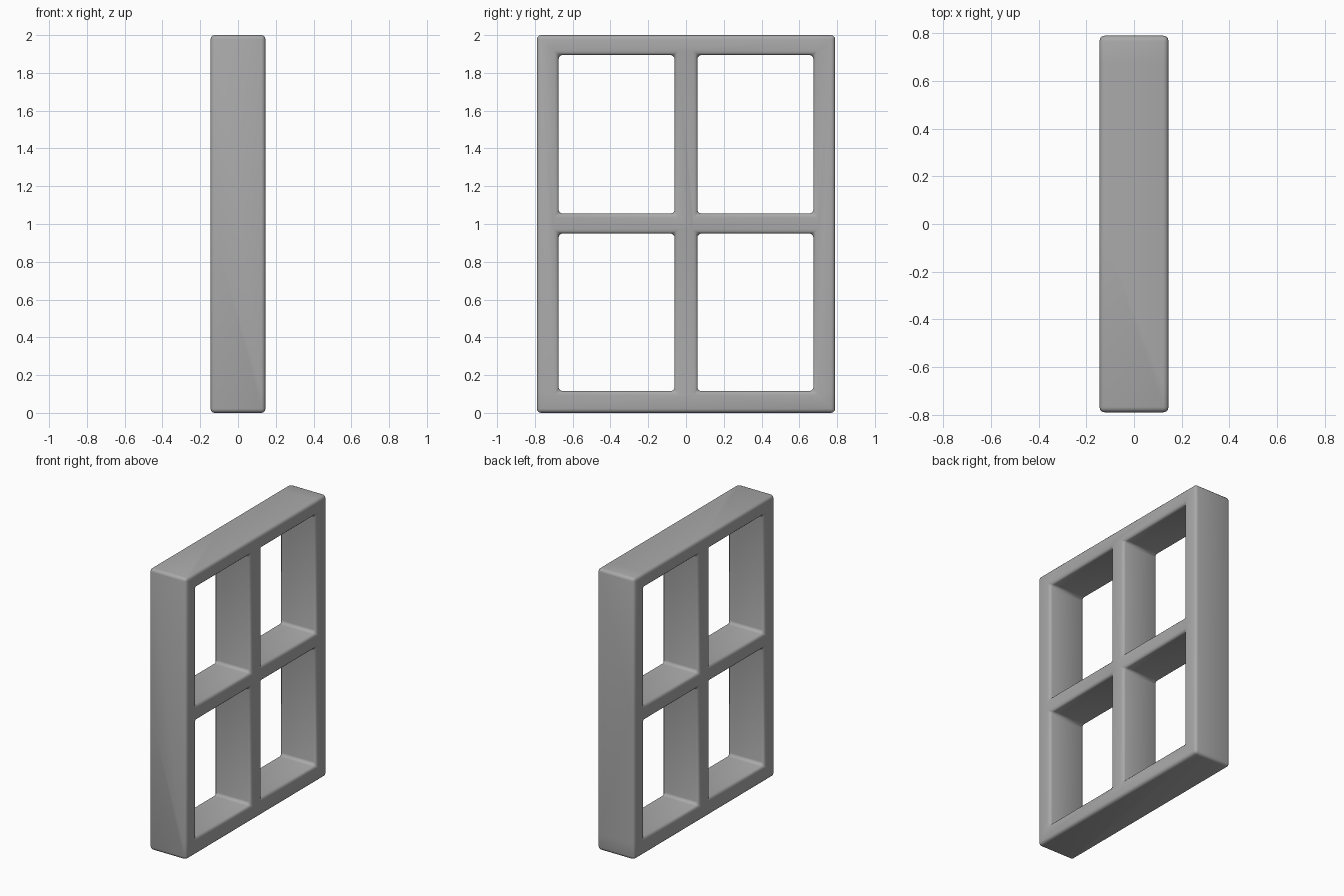
import bpy
import bmesh
import math

cube = bpy.data.objects.get("Cube")
if cube:
    bpy.data.objects.remove(cube, do_unlink=True)

# Bar edges across the width (y) and height (z); odd cells are the openings
HALF_DEPTH = 0.145
Y_LINES = [-0.79, -0.675, -0.06, 0.06, 0.675, 0.79]
Z_LINES = [0, 0.115, 0.95, 1.055, 1.895, 2]

# Grey paint
grey = bpy.data.materials.new("grey_paint")
grey.use_nodes = True
colour = (0.4, 0.4, 0.4, 1)
grey.diffuse_color = colour
grey.node_tree.nodes["Principled BSDF"].inputs["Base Color"].default_value = colour

# Flat lattice of bars, leaving four panes open
bm = bmesh.new()
grid = [[bm.verts.new((-HALF_DEPTH, y, z)) for z in Z_LINES] for y in Y_LINES]
for i in range(len(Y_LINES) - 1):
    for j in range(len(Z_LINES) - 1):
        if i % 2 and j % 2:
            continue
        bm.faces.new((grid[i][j], grid[i + 1][j], grid[i + 1][j + 1], grid[i][j + 1]))

# Extrude to full depth
result = bmesh.ops.extrude_face_region(bm, geom=bm.faces[:], use_keep_orig=True)
moved = [g for g in result["geom"] if isinstance(g, bmesh.types.BMVert)]
bmesh.ops.translate(bm, verts=moved, vec=(2 * HALF_DEPTH, 0, 0))
bmesh.ops.recalc_face_normals(bm, faces=bm.faces[:])

# Merge the coplanar bar seams so that only true edges are rounded
bmesh.ops.dissolve_limit(bm, angle_limit=math.radians(1),
                         verts=bm.verts[:], edges=bm.edges[:])

mesh = bpy.data.meshes.new("window_frame")
bm.to_mesh(mesh)
bm.free()
mesh.materials.append(grey)
frame = bpy.data.objects.new("window_frame", mesh)
bpy.context.collection.objects.link(frame)

# Rounded edges
bevel = frame.modifiers.new("rounded_edges", 'BEVEL')
bevel.width = 0.022
bevel.segments = 3
bevel.limit_method = 'ANGLE'
bevel.angle_limit = math.radians(40)

bpy.ops.object.select_all(action='DESELECT')
frame.select_set(True)
bpy.context.view_layer.objects.active = frame
bpy.ops.object.modifier_apply(modifier=bevel.name)
bpy.ops.object.shade_smooth_by_angle(angle=math.radians(40))
